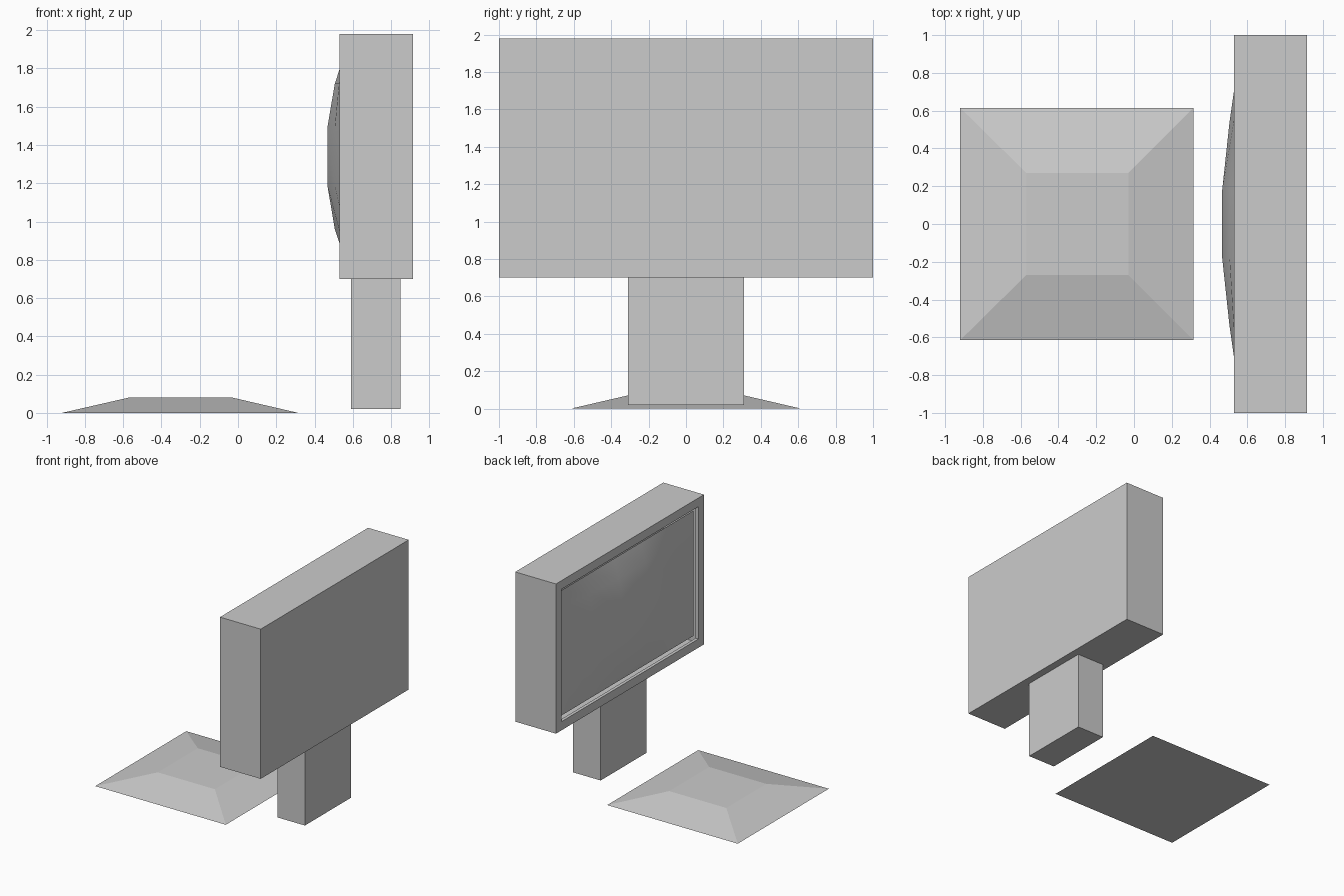
import bpy, bmesh
from mathutils import Vector

if "Cube" in bpy.data.objects:
    bpy.data.objects.remove(bpy.data.objects["Cube"])


def finish(bm, name, smooth=False):
    me = bpy.data.meshes.new(name)
    bm.to_mesh(me)
    bm.free()
    for p in me.polygons:
        p.use_smooth = smooth
    ob = bpy.data.objects.new(name, me)
    bpy.context.collection.objects.link(ob)
    return ob


def box(lo, hi):
    bm = bmesh.new()
    bmesh.ops.create_cube(bm, size=1)
    lo, hi = Vector(lo), Vector(hi)
    for v in bm.verts:
        v.co = (lo + hi) / 2 + v.co * (hi - lo)
    return bm


RIM_X = 0.557          # depth of the screen edge inside the bezel
HALF_Y, HALF_Z = 0.895, 0.535
MID_Z = 1.34

# Housing: box with an inset bezel and recessed opening on the -x side
bm = box((0.53, -1, 0.70), (0.915, 1, 1.98))
front = min(bm.faces, key=lambda f: f.calc_center_median().x)
bmesh.ops.inset_individual(bm, faces=[front], thickness=0.105, depth=0)
ext = bmesh.ops.extrude_discrete_faces(bm, faces=[front])["faces"]
bmesh.ops.translate(bm, verts=ext[0].verts, vec=(RIM_X - 0.53, 0, 0))
bmesh.ops.delete(bm, geom=ext, context='FACES_ONLY')
finish(bm, "housing")

# Screen: coarse bulging grid, smooth shaded
ys = [-HALF_Y, -0.54, -0.18, 0.18, 0.54, HALF_Y]
zs = [-HALF_Z, -0.38, -0.15, 0.15, 0.38, HALF_Z]
bulge = [0, 0.57, 1, 1, 0.57, 0]
bm = bmesh.new()
grid = [[bm.verts.new((RIM_X - 0.09 * a * b, y, MID_Z + z)) for z, b in zip(zs, bulge)]
        for y, a in zip(ys, bulge)]
for i in range(5):
    for j in range(5):
        bm.faces.new((grid[i][j], grid[i][j + 1], grid[i + 1][j + 1], grid[i + 1][j]))
finish(bm, "screen", smooth=True)

# Neck
finish(box((0.59, -0.31, 0.02), (0.85, 0.31, 0.70)), "neck")

# Base: tapered slab
bm = box((-0.92, -0.615, 0), (0.315, 0.615, 0.08))
for v in bm.verts:
    if v.co.z > 0.04:
        v.co.x = -0.30 + (0.27 if v.co.x > -0.30 else -0.27)
        v.co.y = 0.27 if v.co.y > 0 else -0.27
finish(bm, "base")
